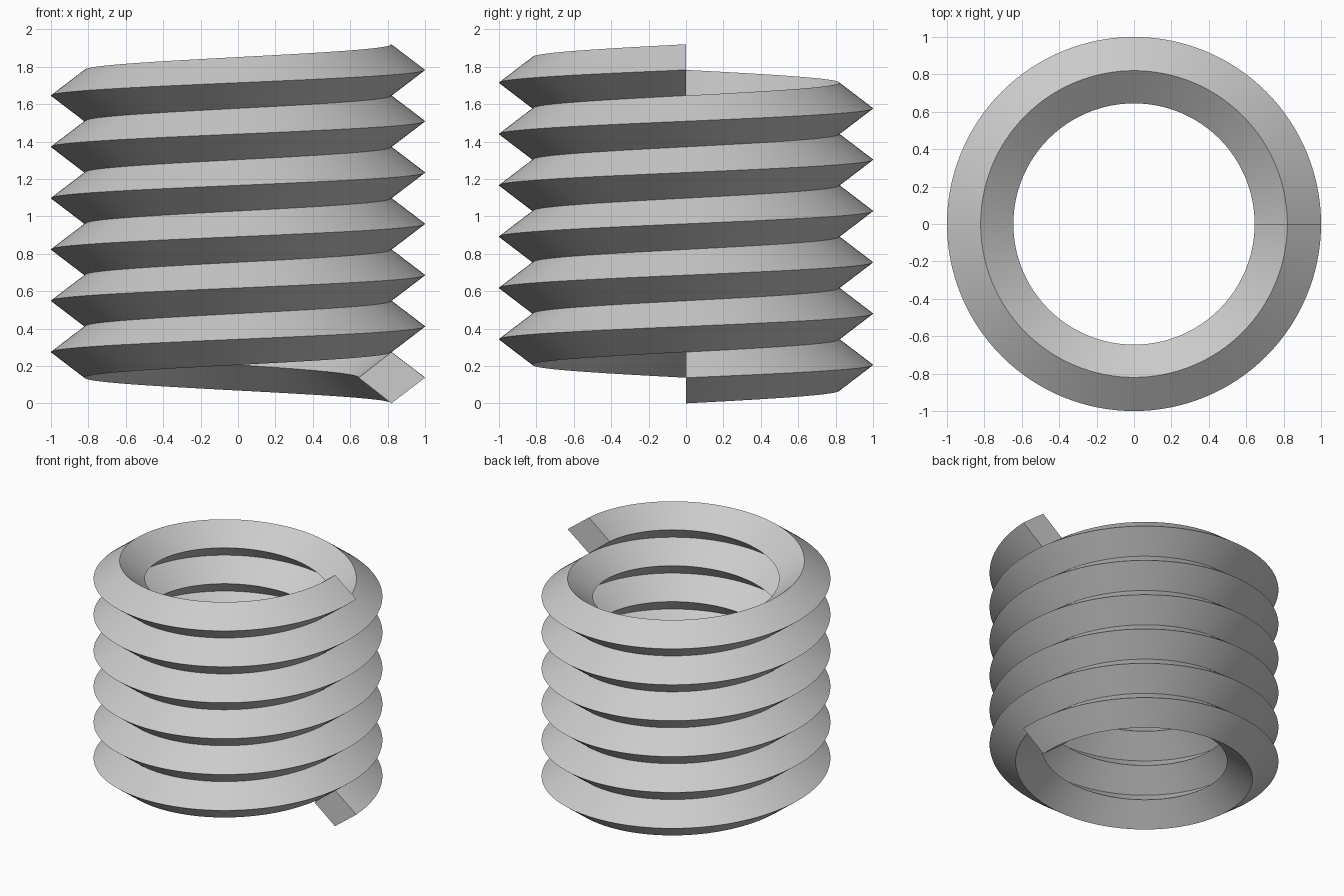
import bpy, bmesh, math

if "Cube" in bpy.data.objects:
    bpy.data.objects.remove(bpy.data.objects["Cube"])

PITCH = 1.92 / 7      # one turn rises by exactly one profile height
TURNS, STEPS = 6, 128
# Diamond cross-section as (radius, height)
PROFILE = [(0.82, 0.0), (1.0, PITCH / 2), (0.82, PITCH), (0.645, PITCH / 2)]

# Sweep the diamond along a counter-clockwise rising helix
bm = bmesh.new()
rings = []
for i in range(TURNS * STEPS + 1):
    a = 2 * math.pi * i / STEPS
    rise = PITCH * i / STEPS
    rings.append([bm.verts.new((r * math.cos(a), r * math.sin(a), z + rise))
                  for r, z in PROFILE])
for lo, hi in zip(rings, rings[1:]):
    for k in range(4):
        n = (k + 1) % 4
        bm.faces.new((lo[k], hi[k], hi[n], lo[n]))

# Flat end caps
bm.faces.new(rings[0])
bm.faces.new(rings[-1][::-1])
bmesh.ops.recalc_face_normals(bm, faces=bm.faces[:])

mesh = bpy.data.meshes.new("thread_coil")
bm.to_mesh(mesh)
bm.free()
coil = bpy.data.objects.new("thread_coil", mesh)
bpy.context.collection.objects.link(coil)

# Smooth around the coil, sharp along the diamond's ridges
bpy.context.view_layer.objects.active = coil
coil.select_set(True)
bpy.ops.object.shade_smooth_by_angle(angle=math.radians(30))
